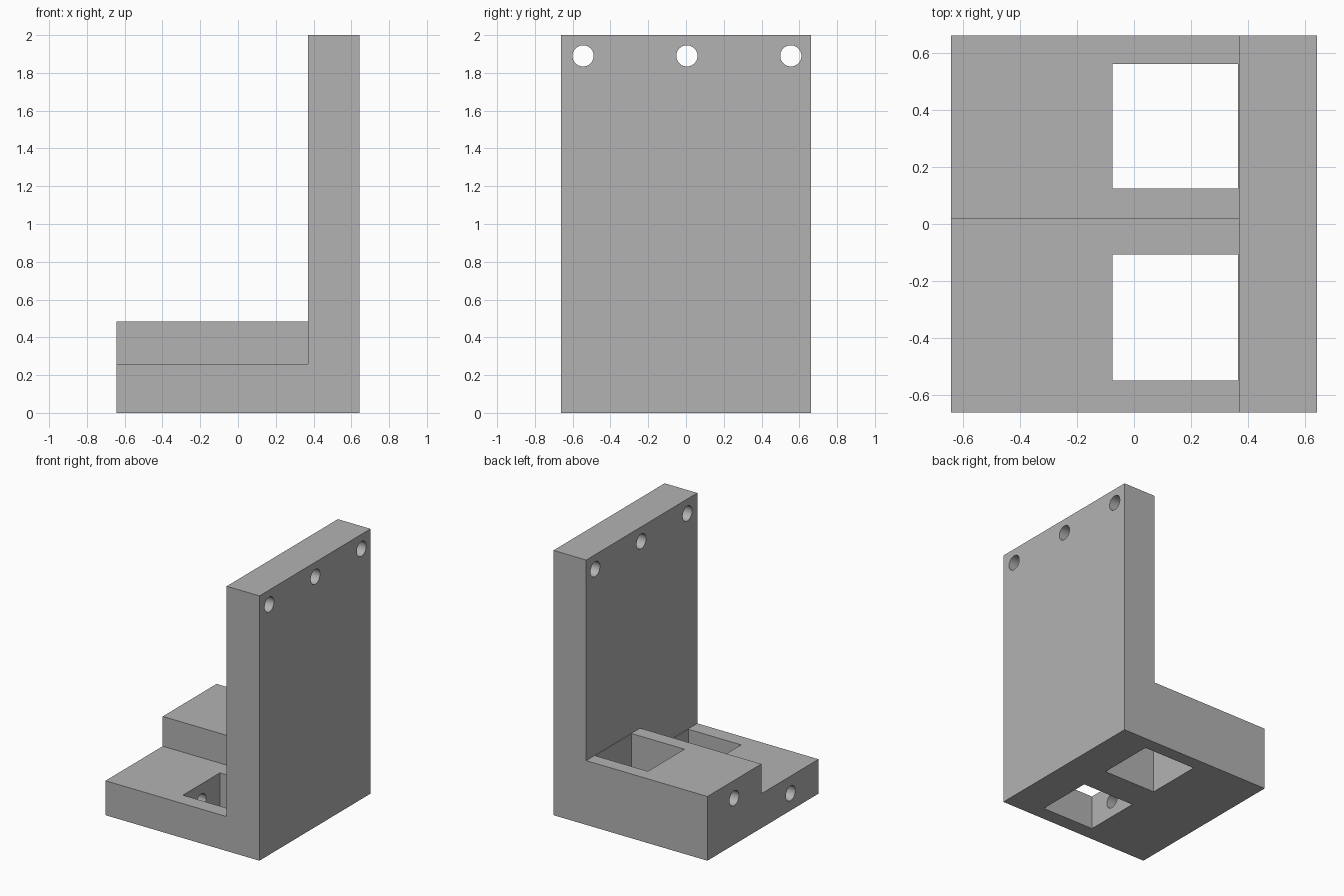
import bpy, bmesh
from math import pi
from mathutils import Matrix

if "Cube" in bpy.data.objects:
    bpy.data.objects.remove(bpy.data.objects["Cube"], do_unlink=True)

# Overall dimensions
X, Y, TOP = 0.643, 0.663, 2.0
PLATE_X = 0.37      # inner face of the upright plate
LOW, HIGH = 0.26, 0.485
STEP_Y = 0.02
HOLE_R = 0.056

grey = bpy.data.materials.new("plain grey")
grey.use_nodes = True
colour = (0.45, 0.45, 0.45, 1)
grey.diffuse_color = colour
grey.node_tree.nodes["Principled BSDF"].inputs["Base Color"].default_value = colour


def make_object(name, bm):
    bmesh.ops.recalc_face_normals(bm, faces=bm.faces)
    mesh = bpy.data.meshes.new(name)
    bm.to_mesh(mesh)
    bm.free()
    mesh.materials.append(grey)
    obj = bpy.data.objects.new(name, mesh)
    bpy.context.collection.objects.link(obj)
    return obj


def prism(name, profile, y0, y1):
    """Extrude an x-z outline along y."""
    bm = bmesh.new()
    face = bm.faces.new([bm.verts.new((x, y0, z)) for x, z in profile])
    new = bmesh.ops.extrude_face_region(bm, geom=[face])["geom"]
    bmesh.ops.translate(bm, vec=(0, y1 - y0, 0),
                        verts=[v for v in new if isinstance(v, bmesh.types.BMVert)])
    return make_object(name, bm)


def block(name, x0, x1, y0, y1, z0, z1):
    return prism(name, [(x0, z0), (x1, z0), (x1, z1), (x0, z1)], y0, y1)


def rod(name, x0, x1, y, z):
    """Round cutter lying along x."""
    bm = bmesh.new()
    place = Matrix.Translation(((x0 + x1) / 2, y, z)) @ Matrix.Rotation(pi / 2, 4, "Y")
    bmesh.ops.create_cone(bm, cap_ends=True, segments=40, radius1=HOLE_R,
                          radius2=HOLE_R, depth=x1 - x0, matrix=place)
    return make_object(name, bm)


def combine(target, tool, operation):
    tool.hide_render = True
    mod = target.modifiers.new(operation.lower(), "BOOLEAN")
    mod.operation, mod.object, mod.solver = operation, tool, "EXACT"
    bpy.ops.object.select_all(action="DESELECT")
    target.select_set(True)
    bpy.context.view_layer.objects.active = target
    bpy.ops.object.modifier_apply(modifier=mod.name)
    bpy.data.objects.remove(tool, do_unlink=True)


# L-shaped body: low base and upright plate
bracket = prism("stepped_bracket",
                [(-X, 0), (X, 0), (X, TOP), (PLATE_X, TOP), (PLATE_X, LOW), (-X, LOW)], -Y, Y)

# Raised half of the base
combine(bracket, block("raised_step", -X, 0.5, STEP_Y, Y, 0.1, HIGH), "UNION")

# Square pockets through the base, each with a bore from the outer end
for y0, y1, bore_y, bore_z in ((-0.55, -0.108, -0.33, 0.13), (0.125, 0.562, 0.343, 0.35)):
    combine(bracket, block("pocket_cutter", -0.075, 0.366, y0, y1, -0.1, 0.7), "DIFFERENCE")
    combine(bracket, rod("bore_cutter", -0.8, 0.1, bore_y, bore_z), "DIFFERENCE")

# Row of holes along the top of the plate
for y in (-0.545, 0.005, 0.555):
    combine(bracket, rod("plate_hole_cutter", 0.2, 0.8, y, 1.89), "DIFFERENCE")

# Smooth the bores, keep the edges sharp
bpy.ops.object.select_all(action="DESELECT")
bracket.select_set(True)
bpy.context.view_layer.objects.active = bracket
bpy.ops.object.shade_smooth_by_angle(angle=pi / 6)
